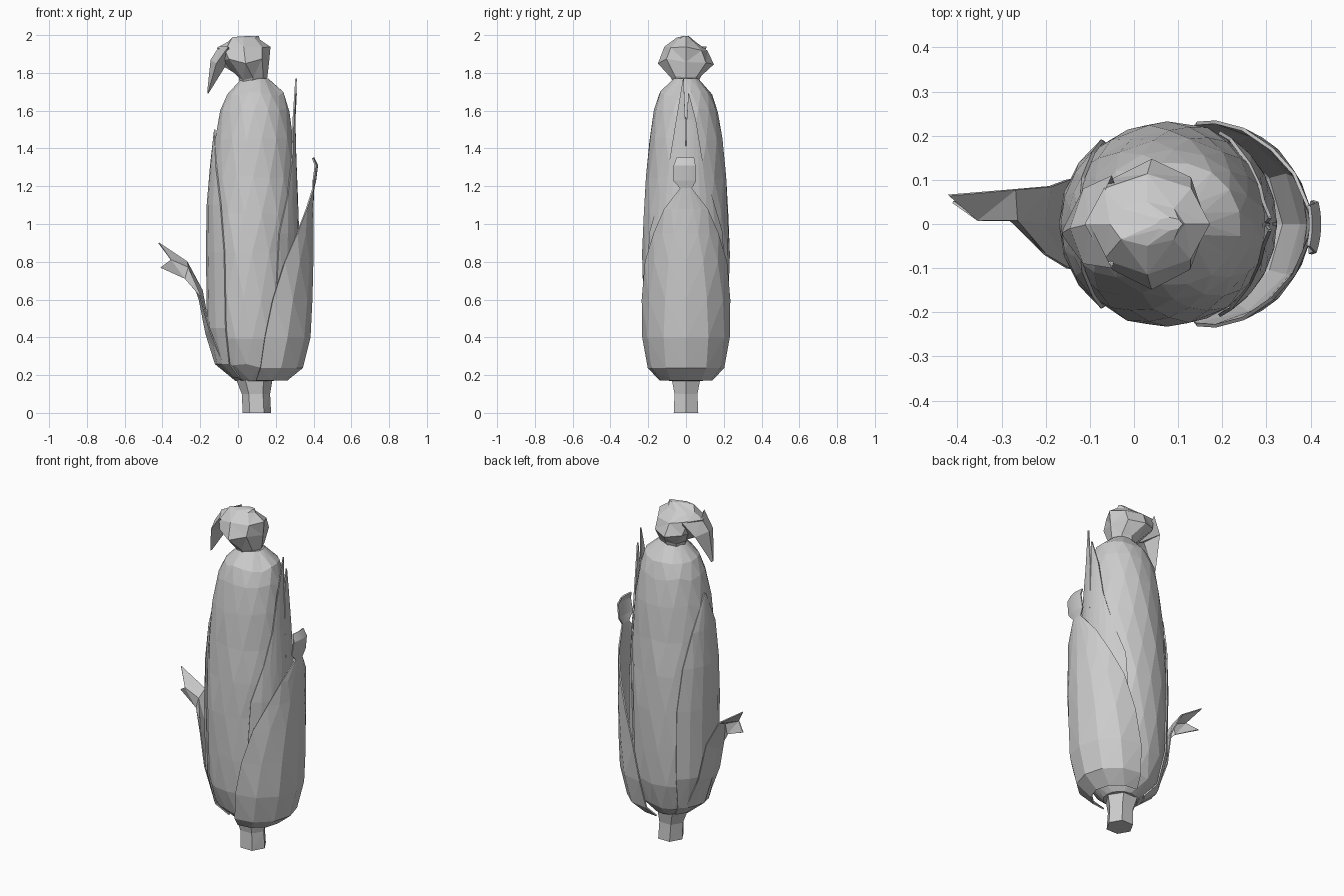
import bpy, bmesh, random
from math import sin, cos, pi, radians
from mathutils import Vector

random.seed(4)


def finish(name, bm, thickness=0):
    bmesh.ops.triangulate(bm, faces=bm.faces[:])
    bmesh.ops.recalc_face_normals(bm, faces=bm.faces[:])
    me = bpy.data.meshes.new(name)
    bm.to_mesh(me)
    bm.free()
    ob = bpy.data.objects.new(name, me)
    bpy.context.collection.objects.link(ob)
    if thickness:
        m = ob.modifiers.new("thickness", 'SOLIDIFY')
        m.thickness = thickness
        m.offset = 0
    return ob


def grid(bm, rows, closed=False):
    vs = [[bm.verts.new(p) for p in row] for row in rows]
    n = len(rows[0])
    for a, b in zip(vs, vs[1:]):
        for i in range(n if closed else n - 1):
            j = (i + 1) % n
            bm.faces.new((a[i], a[j], b[j], b[i]))
    return vs


def loft(name, rows, sides, jitter=0.0, twist=0.0):
    """Closed body from elliptical rings: z, centre x, radius x, radius y."""
    pts = []
    for k, (z, cx, rx, ry) in enumerate(rows):
        ring = []
        inner = 0 < k < len(rows) - 1
        for i in range(sides):
            a = 2 * pi * (i + twist * (k % 2)) / sides
            r = 1 + (random.uniform(-jitter, jitter) if inner else 0)
            dz = random.uniform(-jitter, jitter) if inner else 0
            ring.append((cx + rx * r * cos(a), ry * r * sin(a), z + dz))
        pts.append(ring)
    bm = bmesh.new()
    vs = grid(bm, pts, True)
    bm.faces.new(vs[0][::-1])
    bm.faces.new(vs[-1])
    return finish(name, bm)


def husk(name, rows, facing=0, segs=6):
    """Curved leaf: z, centre x, radius x, radius y, half angle, angle shift."""
    pts = []
    for z, cx, rx, ry, half, shift in rows:
        angles = [radians(facing + shift + half * (2 * i / segs - 1)) for i in range(segs + 1)]
        pts.append([(cx + rx * cos(a), ry * sin(a), z) for a in angles])
    bm = bmesh.new()
    grid(bm, pts)
    return finish(name, bm, 0.008)


# Cob
loft("cob", [(.17, .1, .09, .09), (.25, .08, .18, .17), (.4, .075, .225, .215),
             (.6, .075, .238, .23), (.85, .075, .236, .234), (1.05, .08, .235, .226),
             (1.25, .08, .227, .21), (1.45, .085, .21, .195), (1.6, .088, .183, .17),
             (1.69, .092, .15, .14), (1.77, .09, .07, .065)], 16, .012, .5)

# Stem
loft("stem", [(0, .1, .075, .075), (.1, .095, .075, .07), (.19, .085, .1, .09)], 6)

# Large outer husk with a curled tip
husk("outer_husk", [(.175, .12, .14, .14, 100, 0), (.24, .14, .2, .2, 96, 0),
                    (.4, .15, .23, .228, 92, 0), (.6, .16, .23, .232, 84, 0),
                    (.8, .17, .225, .228, 70, 0), (.95, .18, .215, .215, 52, 0),
                    (1.08, .18, .215, .215, 32, 0), (1.19, .18, .22, .22, 8, 0),
                    (1.23, .18, .23, .22, 16, -2), (1.31, .18, .24, .22, 15, -2),
                    (1.35, .18, .22, .22, 12, -1)])

# Inner husk with a split tip
for label, ang, top in (("front", -1, 1.77), ("back", 1, 1.69)):
    husk("inner_husk_" + label, [(.45, .08, .24, .235, 32, ang * 30),
                                 (.95, .08, .24, .235, 28, ang * 27),
                                 (1.15, .08, .233, .215, 20, ang * 19),
                                 (1.35, .08, .225, .205, 12, ang * 12),
                                 (1.55, .08, .22, .2, 7, ang * 8),
                                 (top, .08, .228, .2, .5, ang * 4)], 0, 4)

# Husk hugging the left side
husk("left_husk", [(.19, .1, .13, .13, 45, 0), (.26, .08, .195, .185, 50, 0),
                   (.45, .08, .24, .232, 53, 0), (.85, .08, .246, .24, 52, 0),
                   (1.1, .08, .242, .23, 45, 0), (1.3, .083, .228, .212, 30, 0),
                   (1.5, .085, .208, .19, 2, 0)], 180)

# Left leaf bending away from the cob
bm = bmesh.new()
grid(bm, [[(.02, -.07, .18), (-.01, 0, .17), (.02, .07, .18)],
          [(-.08, -.11, .27), (-.12, 0, .26), (-.08, .11, .27)],
          [(-.15, -.1, .44), (-.17, 0, .42), (-.15, .1, .44)],
          [(-.2, -.07, .62), (-.205, 0, .6), (-.19, .085, .65)],
          [(-.28, .01, .71), (-.265, .01, .77), (-.27, .078, .8)],
          [(-.41, .05, .77), (-.355, .01, .81), (-.42, .065, .9)]])
finish("left_leaf", bm, 0.006)

# Silk tuft
loft("silk", [(1.735, .07, .06, .06), (1.77, .08, .075, .08), (1.86, .04, .125, .148),
              (1.925, .03, .14, .115), (1.975, .03, .085, .05), (1.995, .08, .03, .015)], 8, .015)

# Drooping silk strand
bm = bmesh.new()
grid(bm, [[(-.05, -.1, 1.94), (-.1, 0, 1.94), (-.05, .11, 1.94), (-.02, .02, 1.8)],
          [(-.115, -.09, 1.85), (-.145, -.01, 1.87), (-.115, .08, 1.86), (-.07, 0, 1.83)],
          [(-.16, -.03, 1.69), (-.163, -.02, 1.7), (-.16, -.01, 1.69), (-.157, -.02, 1.69)]], True)
finish("silk_strand", bm)
